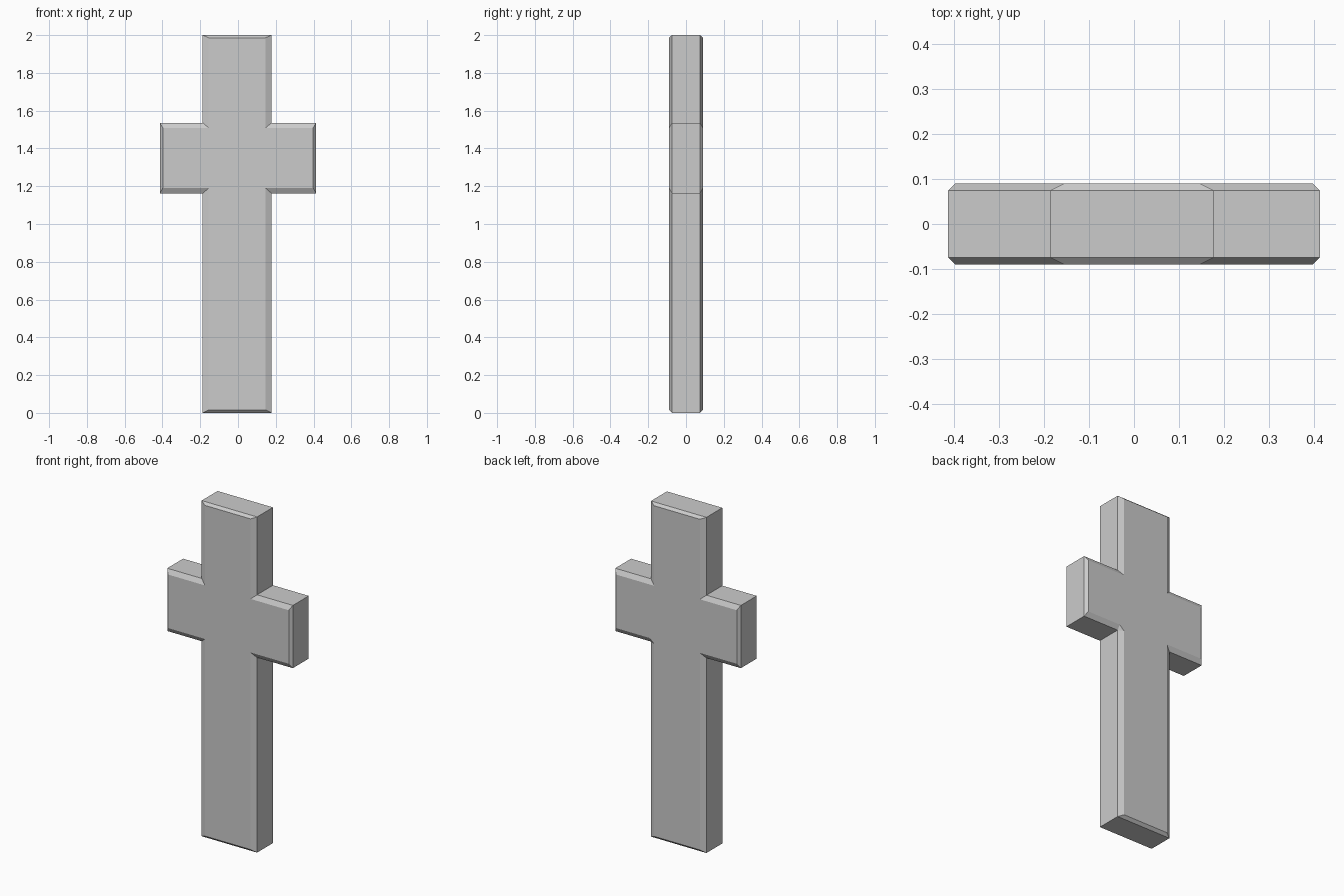
import bpy, bmesh

if "Cube" in bpy.data.objects:
    bpy.data.objects.remove(bpy.data.objects["Cube"])


def cross_outline(sx0, sx1, ax0, ax1, z0, z1, az0, az1):
    """Twelve corners: shaft sides, arm ends, shaft ends, arm heights."""
    return [(sx0, z0), (sx1, z0), (sx1, az0), (ax1, az0), (ax1, az1), (sx1, az1),
            (sx1, z1), (sx0, z1), (sx0, az1), (ax0, az1), (ax0, az0), (sx0, az0)]


outer = cross_outline(-0.187, 0.178, -0.414, 0.414, 0.0, 2.0, 1.162, 1.536)
inner = cross_outline(-0.155, 0.146, -0.398, 0.398, 0.016, 1.986, 1.190, 1.509)

bm = bmesh.new()


def ring(outline, y):
    return [bm.verts.new((x, y, z)) for x, z in outline]


# Front face, front rim, back rim, back face
rings = [ring(inner, -0.0905), ring(outer, -0.0745),
         ring(outer, 0.0745), ring(inner, 0.0905)]

# The back lower right inner corner has a cut bevel instead of a mitre
back = rings[3]
back[2].co.z = 1.162
cut = bm.verts.new((0.178, 0.0905, 1.190))
bm.faces.new((rings[2][2], back[2], cut))

# Chamfers and straight sides
for k in range(3):
    a, b = rings[k], rings[k + 1]
    for i in range(12):
        j = (i + 1) % 12
        end = cut if (k == 2 and i == 2) else b[i]
        bm.faces.new((a[i], a[j], b[j], end))

# Flat front and back
bm.faces.new(rings[0])
bm.faces.new(back[:3] + [cut] + back[3:])
bmesh.ops.recalc_face_normals(bm, faces=bm.faces)

mesh = bpy.data.meshes.new("cross")
bm.to_mesh(mesh)
bm.free()
bpy.context.collection.objects.link(bpy.data.objects.new("cross", mesh))
